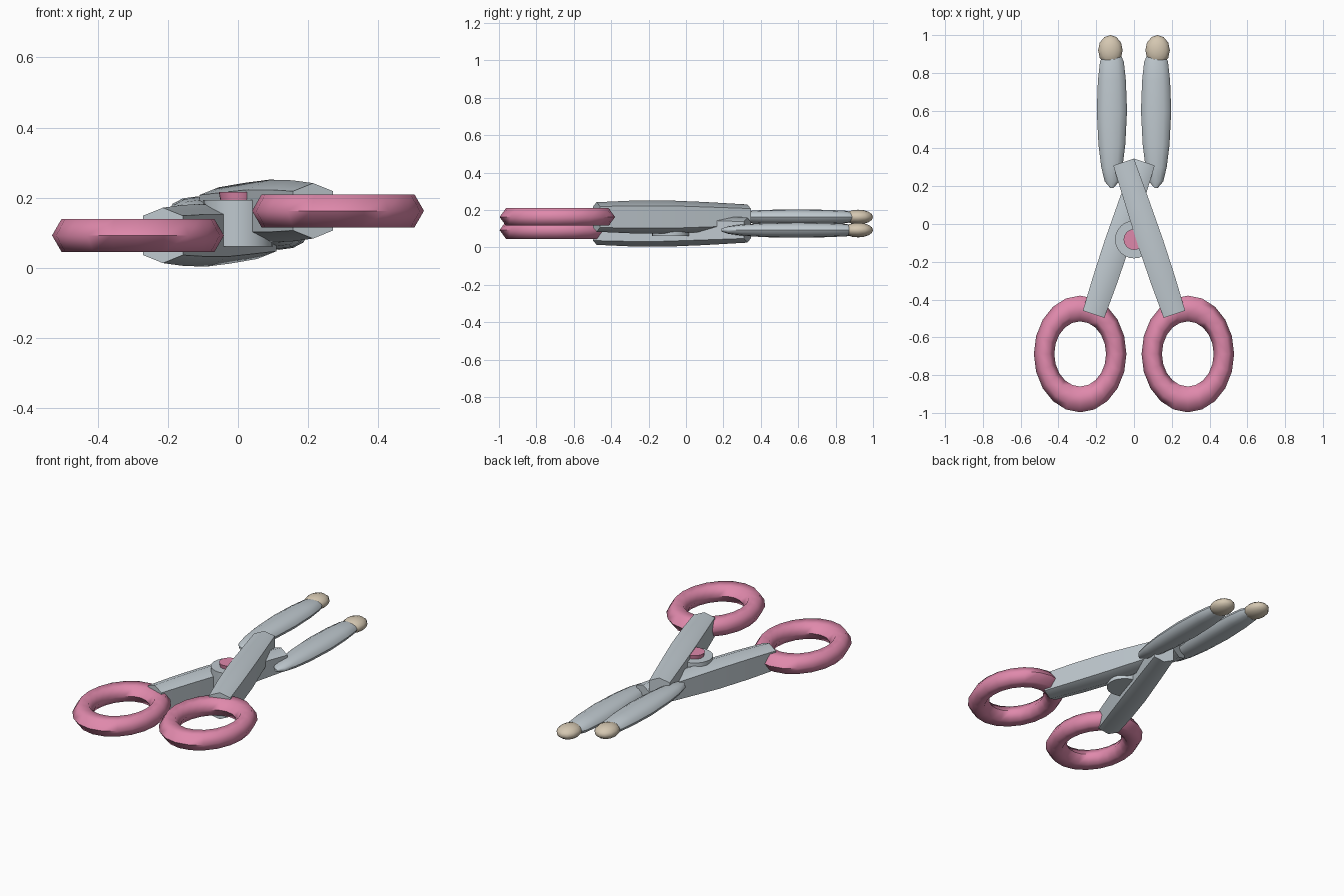
import bpy, bmesh, math
from mathutils import Matrix, Vector

if "Cube" in bpy.data.objects:
    bpy.data.objects.remove(bpy.data.objects["Cube"])

MID_Z = 0.128      # the two halves are half-turn copies about this height
LAYER = 0.035      # offset of each half from the middle


def material(name, rgb):
    m = bpy.data.materials.new(name)
    m.diffuse_color = (*rgb, 1)
    m.use_nodes = True
    m.node_tree.nodes["Principled BSDF"].inputs["Base Color"].default_value = m.diffuse_color
    return m


STEEL = material("pale steel", (0.52, 0.58, 0.62))
PINK = material("pink plastic", (0.74, 0.25, 0.41))
BEIGE = material("beige tip", (0.66, 0.57, 0.44))


def finish(bm, name, mat, angle=50):
    bmesh.ops.recalc_face_normals(bm, faces=bm.faces)
    me = bpy.data.meshes.new(name)
    bm.to_mesh(me)
    bm.free()
    me.materials.append(mat)
    ob = bpy.data.objects.new(name, me)
    bpy.context.collection.objects.link(ob)
    bpy.ops.object.select_all(action='DESELECT')
    ob.select_set(True)
    bpy.context.view_layer.objects.active = ob
    bpy.ops.object.shade_smooth_by_angle(angle=math.radians(angle))
    return ob


def loft(rings):
    """Skin a list of closed point rings and cap both ends."""
    bm = bmesh.new()
    loops = [[bm.verts.new(p) for p in ring] for ring in rings]
    n = len(loops[0])
    for a, b in zip(loops, loops[1:]):
        for i in range(n):
            j = (i + 1) % n
            bm.faces.new((a[i], a[j], b[j], b[i]))
    bm.faces.new(loops[0])
    bm.faces.new(loops[-1])
    return bm


def oval(y, rx, rz, n=12):
    return [(rx * math.cos(2 * math.pi * i / n), y, rz * math.sin(2 * math.pi * i / n))
            for i in range(n)]


def ridged(y, w, side, ridge):
    """Section with upright sides and a ridge along top and bottom."""
    return [(w, y, -side), (w, y, side), (0, y, ridge),
            (-w, y, side), (-w, y, -side), (0, y, -ridge)]


def place(bm, upper, x, y, turn=0):
    """Put a part in the upper half, or half-turned into the lower half."""
    m = Matrix.Translation((x, y, LAYER)) @ Matrix.Rotation(turn, 4, 'Z')
    if not upper:
        m = Matrix.Rotation(math.pi, 4, 'Y') @ m
    bm.transform(Matrix.Translation((0, 0, MID_Z)) @ m)
    return bm


for upper in (True, False):
    tag = "upper" if upper else "lower"

    # finger ring: six-sided tube swept round an oval
    bm = bmesh.new()
    major, tube, seg, sides = 0.191, 0.054, 20, 6
    grid = []
    for i in range(seg):
        a = 2 * math.pi * i / seg
        row = []
        for k in range(sides):
            t = 2 * math.pi * k / sides
            r = major + tube * math.cos(t)
            row.append(bm.verts.new((r * math.cos(a), 1.26 * r * math.sin(a),
                                     tube * math.sin(t))))
        grid.append(row)
    for i in range(seg):
        for k in range(sides):
            i2, k2 = (i + 1) % seg, (k + 1) % sides
            bm.faces.new((grid[i][k], grid[i2][k], grid[i2][k2], grid[i][k2]))
    place(bm, upper, 0.285, -0.688)
    finish(bm, tag + "_finger_ring", PINK, 65)

    # arm running from the ring across the pivot
    start, end = Vector((0.214, -0.478)), Vector((-0.055, 0.328))
    length = (end - start).length
    sections = [(0, 0.06, 0.056, 0.079), (0.22, 0.066, 0.06, 0.087),
                (0.46, 0.068, 0.06, 0.089), (0.72, 0.064, 0.053, 0.08),
                (1, 0.058, 0.045, 0.067)]
    bm = loft([ridged(t * length, w, s, r) for t, w, s, r in sections])
    turn = math.atan2(start.x - end.x, end.y - start.y)
    place(bm, upper, start.x, start.y, turn)
    finish(bm, tag + "_arm", STEEL, 60)

    # leaf-shaped blade
    leaf = [(0.19, 0.008, 0.008), (0.225, 0.038, 0.02), (0.30, 0.056, 0.03),
            (0.42, 0.071, 0.038), (0.60, 0.08, 0.041), (0.76, 0.074, 0.038),
            (0.86, 0.063, 0.033), (0.91, 0.04, 0.02)]
    bm = place(loft([oval(*s) for s in leaf]), upper, -0.117, 0)
    finish(bm, tag + "_blade", STEEL)

    # rounded blade tip
    bm = bmesh.new()
    bmesh.ops.create_uvsphere(bm, u_segments=12, v_segments=8, radius=1)
    bm.transform(Matrix.Diagonal((0.065, 0.08, 0.039, 1)))
    place(bm, upper, -0.125, 0.92)
    finish(bm, tag + "_blade_tip", BEIGE)


def disc(name, mat, r_low, r_high, z0, z1):
    bm = bmesh.new()
    bmesh.ops.create_cone(bm, cap_ends=True, segments=24, radius1=r_low,
                          radius2=r_high, depth=z1 - z0)
    bm.transform(Matrix.Translation((0, -0.082, (z0 + z1) / 2)))
    finish(bm, name, mat)


# pivot joint and its pin
disc("pivot_hub", STEEL, 0.1, 0.1, 0.062, 0.194)
disc("pivot_pin", PINK, 0.05, 0.055, 0.192, 0.217)
